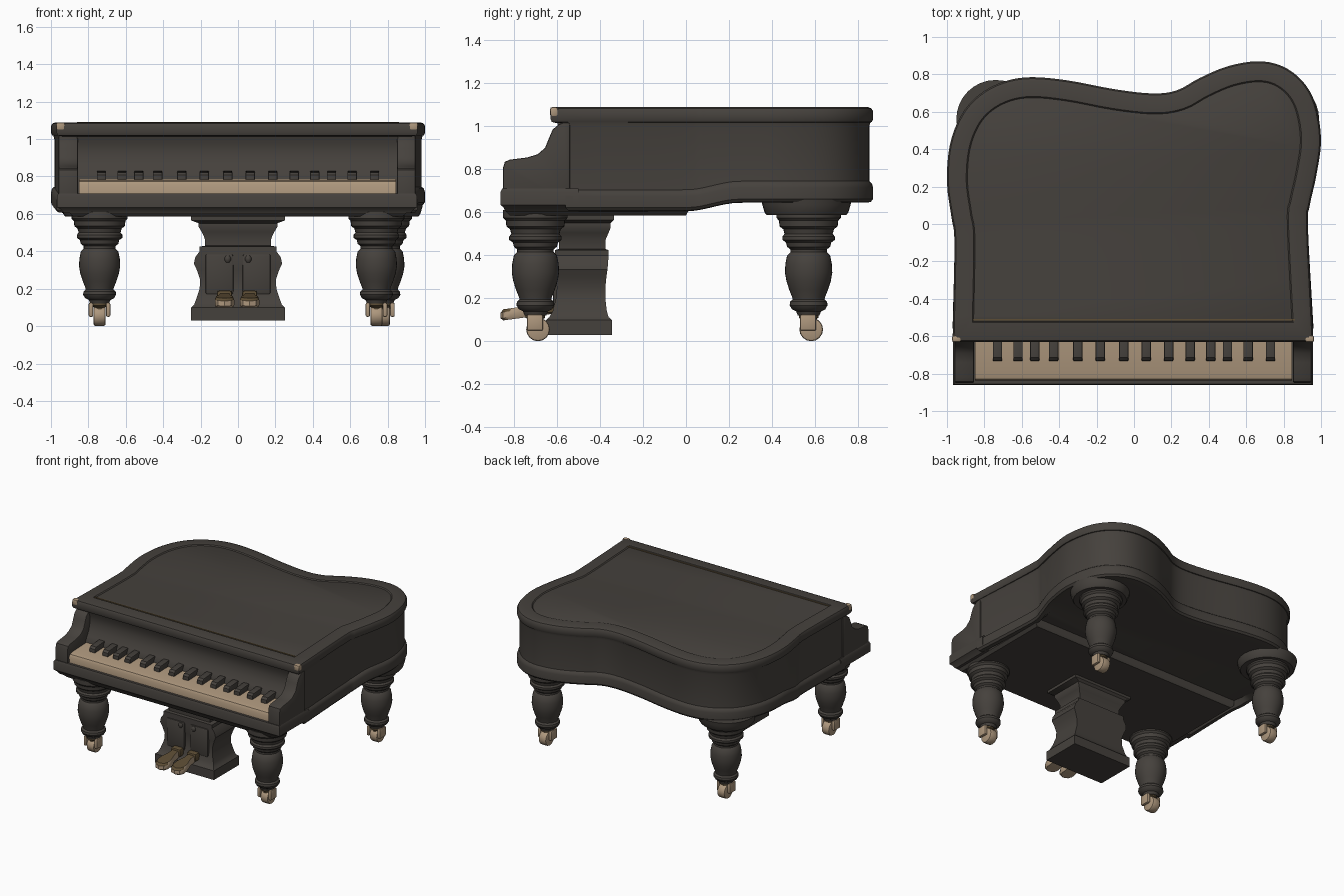
import bpy, bmesh, math
from mathutils import Vector

if "Cube" in bpy.data.objects:
    bpy.data.objects.remove(bpy.data.objects["Cube"])


def material(name, rgb):
    m = bpy.data.materials.new(name)
    m.diffuse_color = (*rgb, 1)
    m.use_nodes = True
    m.node_tree.nodes["Principled BSDF"].inputs["Base Color"].default_value = m.diffuse_color
    return m


DARK = material("dark wood", (0.060, 0.053, 0.046))
CREAM = material("worn ivory", (0.42, 0.31, 0.205))
BRONZE = material("aged bronze", (0.11, 0.075, 0.035))


def finish(name, bm, mats, rule=None, angle=35):
    bmesh.ops.recalc_face_normals(bm, faces=bm.faces)
    if rule:
        for f in bm.faces:
            f.material_index = rule(f)
    me = bpy.data.meshes.new(name)
    bm.to_mesh(me)
    bm.free()
    for m in mats:
        me.materials.append(m)
    me.shade_smooth()
    me.set_sharp_from_angle(angle=math.radians(angle))
    ob = bpy.data.objects.new(name, me)
    bpy.context.collection.objects.link(ob)
    return ob


def loft(name, rings, mats=(DARK,), rule=None, bevel=0):
    """Skin a stack of equal-sized closed rings and cap both ends."""
    bm = bmesh.new()
    vs = [[bm.verts.new(p) for p in r] for r in rings]
    n = len(vs[0])
    for a, b in zip(vs, vs[1:]):
        for i in range(n):
            j = (i + 1) % n
            bm.faces.new((a[i], a[j], b[j], b[i]))
    bm.faces.new(vs[0])
    bm.faces.new(vs[-1])
    if bevel:
        bmesh.ops.recalc_face_normals(bm, faces=bm.faces)
        edges = [e for e in bm.edges if e.calc_face_angle(0) > 0.9]
        bmesh.ops.bevel(bm, geom=edges, offset=bevel, segments=2, profile=0.5, affect='EDGES')
    return finish(name, bm, mats, rule)


def rect(x0, x1, y0, y1, z):
    return [(x0, y0, z), (x1, y0, z), (x1, y1, z), (x0, y1, z)]


def box(name, x0, x1, y0, y1, z0, z1, mats=(DARK,), bevel=0, rule=None):
    return loft(name, [rect(x0, x1, y0, y1, z0), rect(x0, x1, y0, y1, z1)], mats, rule, bevel)


def lathe(name, cx, cy, profile, mats=(DARK,), n=32):
    return loft(name, [[(cx + r * math.cos(2 * math.pi * i / n), cy + r * math.sin(2 * math.pi * i / n), z)
                        for i in range(n)] for r, z in profile], mats)


def extrude_x(name, x0, x1, prof, bevel=0, mats=(DARK,)):
    return loft(name, [[(x, y, z) for y, z in prof] for x in (x0, x1)], mats, None, bevel)


# Curved outline shared by lid and case, left front round to right front
SHAPE = [(-.96, -.1), (-.975, .03), (-1, .22), (-.985, .42), (-.925, .58), (-.83, .69), (-.7, .76),
         (-.55, .785), (-.35, .767), (-.1, .72), (.1, .698), (.23, .715), (.35, .78), (.5, .843),
         (.66, .87), (.79, .845), (.9, .765), (.97, .64), (1, .45), (.975, .26), (.94, .1), (.93, -.02)]


def outline(front, sub=4):
    p = [Vector(q) for q in [(-.97, front), *SHAPE, (.96, front)]]
    p = [2 * p[0] - p[1]] + p + [2 * p[-1] - p[-2]]
    out = []
    for a, b, c, d in zip(p, p[1:], p[2:], p[3:]):
        for k in range(sub):
            t = k / sub
            out.append(0.5 * (2 * b + (c - a) * t + (2 * a - 5 * b + 4 * c - d) * t * t
                              + (3 * b - a - 3 * c + d) * t ** 3))
    return out + [p[-2]]


def inset(pts, d):
    """Mitred inward offset of a clockwise outline."""
    res = []
    for i, p in enumerate(pts):
        e1 = (p - pts[i - 1]).normalized()
        e2 = (pts[(i + 1) % len(pts)] - p).normalized()
        n1, n2 = Vector((e1.y, -e1.x)), Vector((e2.y, -e2.x))
        res.append(p + (n1 + n2) * d / (1 + n1.dot(n2)))
    return res


# Lid with rolled border and grooved centre panel
lid = outline(-.63)
loft("lid", [[(p.x, p.y, z) for p in inset(lid, d)] for d, z in
             [(.03, 1.015), (.006, 1.02), (0, 1.035), (0, 1.07), (.008, 1.083), (.025, 1.09),
              (.103, 1.09), (.11, 1.083), (.118, 1.087)]])
box("lid_panel_trim", -.86, .86, -.516, -.508, 1.08, 1.0905, (BRONZE,))
for s, x in ((-1, -.97), (1, .96)):
    xs = sorted((x + s * .002, x - s * .045))
    box("worn_lid_corner", *xs, -.632, -.595, 1.045, 1.0895, (CREAM,), .01)


# Case: its lower rim steps up towards the back
def drop(y):
    t = min(max(y / .25, 0), 1)
    return .04 * (1 - t * t * (3 - 2 * t))


case = outline(-.56)
rings = []
for d, z, follow in [(.07, .645, 0), (.04, .645, 1), (.012, .648, 1), (0, .662, 1), (0, .715, 1),
                     (.006, .735, 1), (.018, .745, 1), (.018, 1.0, 0), (.012, 1.02, 0)]:
    rings.append([(p.x, p.y, z - follow * drop(p.y)) for p in inset(case, d)])
loft("case", rings)
loft("underside_panel", [rect(-.88, .88, -.82, 0, .585), rect(-.9, .9, -.84, .01, .605),
                         rect(-.9, .9, -.84, .01, .66)])

# Key bed with front lip, and cheeks either side
loft("key_bed", [rect(-.93, .92, -.84, -.5, .605), rect(-.95, .94, -.85, -.5, .625),
                 rect(-.968, .958, -.862, -.5, .635), rect(-.968, .958, -.862, -.5, .695),
                 rect(-.96, .95, -.855, -.5, .71)])
CHEEK = [(-.85, .64), (-.85, .81), (-.842, .835), (-.82, .845), (-.74, .855), (-.69, .87), (-.655, .9),
         (-.635, .95), (-.62, .985), (-.59, 1.01), (-.57, 1.018), (-.54, 1.018), (-.54, .64)]
extrude_x("left_cheek", -.96, -.855, CHEEK, .008)
extrude_x("right_cheek", .85, .95, CHEEK, .008)
extrude_x("fallboard", -.86, .855, [(-.63, .7), (-.63, .8), (-.612, .83), (-.59, .87), (-.578, .92),
                                    (-.58, .97), (-.6, 1.018), (-.54, 1.018), (-.54, .7)])

# Keys
extrude_x("white_keys", -.85, .845, [(-.835, .69), (-.838, .755), (-.828, .772), (-.8, .78),
                                     (-.62, .787), (-.62, .69)], 0, (CREAM,))
for x in (-.73, -.62, -.53, -.43, -.30, -.18, -.055, .065, .185, .30, .41, .50, .61, .73):
    extrude_x("black_key", x - .025, x + .025, [(-.735, .77), (-.73, .808), (-.715, .822),
                                                (-.61, .83), (-.61, .77)], .006)

# Turned legs with casters
LEG = [(.15, .61), (.15, .575), (.138, .562), (.135, .535), (.118, .522), (.112, .50), (.122, .488),
       (.122, .472), (.105, .46), (.1, .44), (.085, .428), (.085, .415), (.1, .40), (.108, .36),
       (.11, .32), (.103, .28), (.09, .24), (.076, .205), (.074, .195), (.086, .185), (.088, .168),
       (.078, .15), (.058, .14), (.05, .12)]
for name, x, y, top in (("front_left", -.74, -.70, .60), ("front_right", .74, -.70, .60),
                        ("back_left", -.74, .57, .60), ("back_right", .78, .57, .60)):
    lathe(name + "_leg", x, y, LEG)
    lathe(name + "_caster_stem", x, y, [(.045, .14), (.045, .11), (.03, .1), (.03, .06)], (BRONZE,), 16)
    for s in (-1, 1):
        box(name + "_caster_fork", x + s * .046 - .012, x + s * .046 + .012, y - .04, y + .035,
            .05, .125, (CREAM,), .008)
    wheel = [(y + .012 + .055 * math.cos(a * math.pi / 8), .056 + .055 * math.sin(a * math.pi / 8))
             for a in range(16)]
    extrude_x(name + "_caster_wheel", x - .032, x + .032, wheel, .01, (CREAM,))
    if y > 0:
        lathe(name + "_leg_pad", x, y - .01, [(.185, .587), (.195, .6), (.205, .635), (.21, .66)])

# Pedal lyre: stacked rectangular sections
LYRE = [(.25, -.65, -.345, .03), (.25, -.65, -.345, .1), (.235, -.635, -.36, .113),
        (.225, -.62, -.368, .14), (.205, -.605, -.375, .2), (.203, -.60, -.375, .25),
        (.22, -.605, -.37, .3), (.236, -.61, -.365, .335), (.228, -.61, -.362, .37),
        (.205, -.61, -.36, .4), (.205, -.61, -.36, .425), (.175, -.59, -.375, .43),
        (.178, -.59, -.375, .47), (.195, -.60, -.36, .505), (.21, -.61, -.35, .53),
        (.21, -.61, -.35, .55), (.25, -.64, -.335, .565), (.25, -.64, -.335, .6)]
loft("pedal_lyre", [rect(-h, h, y0, y1, z) for h, y0, y1, z in LYRE])
for s in (-1, 1):
    box("lyre_front_panel", s * .1 - .075, s * .1 + .075, -.618, -.59, .17, .385, (DARK,), .01)
    lathe("lyre_stud", s * .055, -.612, [(.01, .34), (.018, .352), (.018, .366), (.01, .378)], n=12)

# Pedals: ivory rims with bronze tops
for x in (-.072, .062):
    foot = [(0, -.60), (-.026, -.60), (-.03, -.7), (-.05, -.77), (-.052, -.82), (-.035, -.85),
            (0, -.862), (.035, -.85), (.052, -.82), (.05, -.77), (.03, -.7), (.026, -.60)]
    loft("pedal", [[(x + px * k, -.74 + (py + .74) * k, z + (py + .86) * .12) for px, py in foot]
                   for k, z in ((.9, .098), (1, .108), (1, .135), (.88, .15))],
         (CREAM, BRONZE), lambda f: 1 if f.normal.z > .5 else 0)
    box("pedal_bracket", x - .04, x + .04, -.66, -.60, .13, .19, (BRONZE,), .012)
